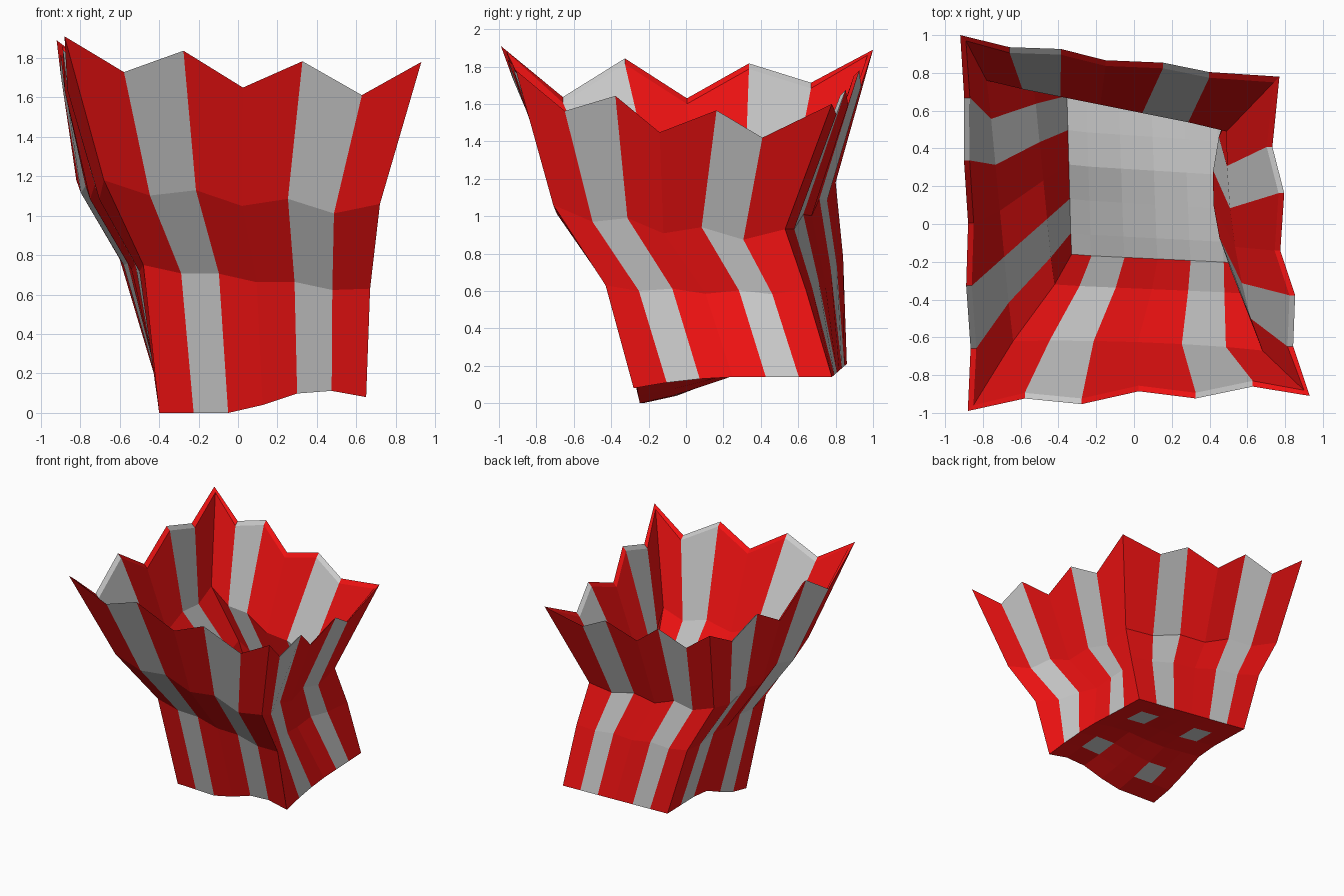
import bpy, bmesh
from mathutils import Vector as V

if "Cube" in bpy.data.objects:
    bpy.data.objects.remove(bpy.data.objects["Cube"])

N = 6                      # columns per side
STRIPES = (1, 4)           # grey columns

# Corner edges of the crumpled box, bottom to rim
FL = [(-.40, -.23, 0), (-.48, -.38, .75), (-.68, -.66, 1.18), (-.88, -.99, 1.91)]
FR = [(.65, -.28, .08), (.67, -.43, .63), (.72, -.71, 1.06), (.93, -.91, 1.78)]
BR = [(.60, .78, .14), (.57, .64, .61), (.53, .53, .93), (.77, .78, 1.60)]
BL = [(-.43, .86, .21), (-.60, .84, .78), (-.82, .80, 1.18), (-.92, 1.0, 1.89)]

EVEN = [i / N for i in range(N + 1)]
MID = [0, .17, .32, .475, .64, .82, 1]
SQUEEZED = [0, .155, .315, .455, .635, .78, 1]
JAG = (0, .14, .36, 1)     # how strongly each row follows the torn rim
INSET = (.07, .06, .04, .03)


def side(a, b, inward, jag, foot, bow, dent, squeezed):
    """Rows of points from corner edge a to corner edge b."""
    inward = V(inward)
    rows = []
    for r in range(4):
        ts = {2: MID, 3: SQUEEZED}.get(r, EVEN) if squeezed else EVEN
        row = []
        for i, t in enumerate(ts):
            p = V(a[r]).lerp(V(b[r]), t)
            p.z -= jag[i] * JAG[r]
            if r == 0:
                p.z += foot[i]
            push = bow[r] * 4 * t * (1 - t) + (dent * jag[i] if r == 3 else 0)
            row.append(p + inward * push)
        rows.append(row)
    return rows


front = side(FL, FR, (0, 1, 0), (0, .16, .03, .195, .04, .19, 0),
             (0, -.013, -.027, 0, .045, .045, 0), (0, 0, .02, 0), .33, False)
right = side(FR, BR, (-1, 0, 0), (0, .19, .08, .25, .10, .22, 0),
             (0, .02, .03, .03, .02, .01, 0), (0, .14, .055, 0), .33, True)
back = side(BL, BR, (0, -1, 0), (0, .15, .02, .165, .03, .12, 0),
            (0,) * 7, (0, 0, 0, 0), .2, True)
left = side(FL, BL, (1, 0, 0), (0, .27, .06, .27, .08, .18, 0),
            (0, .005, .04, .085, .07, .035, 0), (0, 0, 0, 0), .08, False)

# Join the sides into closed loops, counter-clockwise from above
outer = [front[r][:-1] + right[r][:-1] + back[r][:0:-1] + left[r][:0:-1] for r in range(4)]
INWARD = [V((0, 1, 0)), V((-1, 0, 0)), V((0, -1, 0)), V((1, 0, 0))]
L = 4 * N


def inset(k, d):
    v = INWARD[k // N].copy()
    if k % N == 0:
        v += INWARD[k // N - 1]
    return v * d


inner = [[p + inset(k, INSET[r]) for k, p in enumerate(loop)] for r, loop in enumerate(outer)]
for p in inner[0]:
    p.z += .07
for p in inner[3]:
    p.z -= .03

bm = bmesh.new()
outer = [[bm.verts.new(p) for p in loop] for loop in outer]
inner = [[bm.verts.new(p) for p in loop] for loop in inner]


def quad(vs, grey):
    bm.faces.new(vs).material_index = int(grey)


# Striped outer wall, rim and inner wall
skin = outer + inner[::-1]
for low, high in zip(skin, skin[1:]):
    for k in range(L):
        m = (k + 1) % L
        quad((low[k], low[m], high[m], high[k]), k % N in STRIPES)


def floor(loop, grey, flip):
    """Fill a loop with a grid blended from its four edges."""
    s = loop[:N + 1]
    e = loop[N:2 * N + 1]
    n = loop[2 * N:3 * N + 1][::-1]
    w = (loop[3 * N:] + loop[:1])[::-1]
    g = {}
    for i in range(N + 1):
        for j in range(N + 1):
            if j == 0: g[i, j] = s[i]
            elif j == N: g[i, j] = n[i]
            elif i == 0: g[i, j] = w[j]
            elif i == N: g[i, j] = e[j]
            else:
                u, v = i / N, j / N
                p = s[i].co.lerp(n[i].co, v) + w[j].co.lerp(e[j].co, u)
                p -= s[0].co.lerp(s[N].co, u).lerp(n[0].co.lerp(n[N].co, u), v)
                g[i, j] = bm.verts.new(p)
    for i in range(N):
        for j in range(N):
            f = [g[i, j], g[i + 1, j], g[i + 1, j + 1], g[i, j + 1]]
            quad(f[::-1] if flip else f, grey(i, j))


# Underside with four grey patches, and the grey inside floor
floor(outer[0], lambda i, j: i in STRIPES and j in STRIPES, True)
floor(inner[0], lambda i, j: True, False)

mesh = bpy.data.meshes.new("striped_box")
bm.to_mesh(mesh)
bm.free()
for name, colour in (("red", (.88, .006, .006, 1)), ("grey", (.8, .8, .8, 1))):
    mat = bpy.data.materials.new(name)
    mat.diffuse_color = colour
    mat.use_nodes = True
    mat.node_tree.nodes["Principled BSDF"].inputs["Base Color"].default_value = mat.diffuse_color
    mesh.materials.append(mat)
box = bpy.data.objects.new("striped_box", mesh)
bpy.context.collection.objects.link(box)
